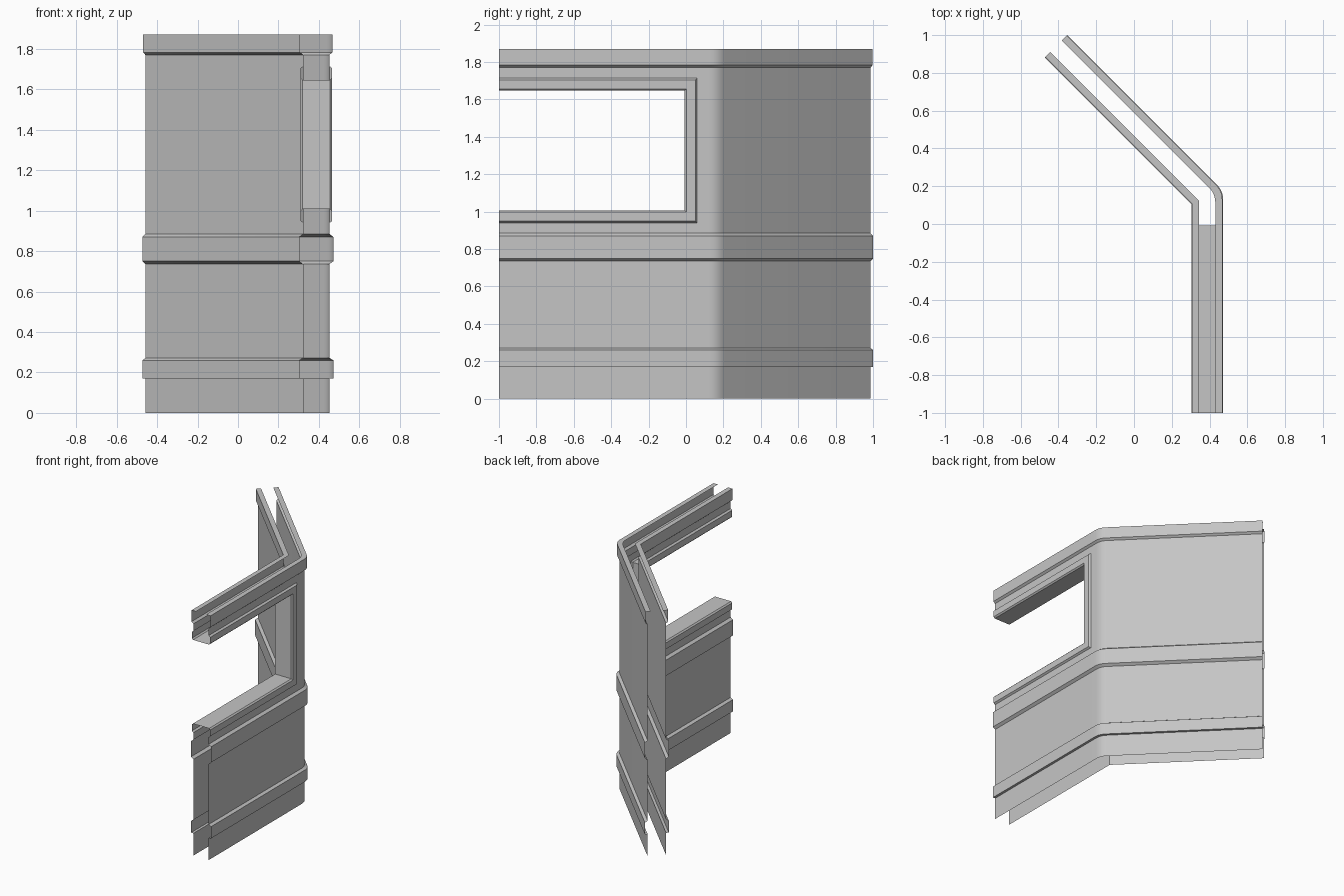
import bpy
import bmesh
from mathutils import Vector

cube = bpy.data.objects.get("Cube")
if cube:
    bpy.data.objects.remove(cube, do_unlink=True)

grey = bpy.data.materials.new("panel grey")
grey.use_nodes = True
COLOUR = (0.56, 0.56, 0.56, 1)
grey.diffuse_color = COLOUR
grey.node_tree.nodes["Principled BSDF"].inputs["Base Color"].default_value = COLOUR

# Wall centre line: a straight run, then a 45 degree turn
CORNER = Vector((0.3875, 0.141))
FRONT_Y = -1.0
END = Vector((-0.4125, 0.941))
DIAG = Vector((-1, 1)).normalized()
END_NORMAL = Vector((1, 1)).normalized()
MITRE = 0.4142

# Window opening and the width of its frame
OPEN_Y, SILL, HEAD, FRAME = -0.008, 1.007, 1.647, 0.068
WALL = 0.0645

# Section of one skin from the ground up: (height, distance from centre line)
SECTION = [(0, WALL), (0.17, WALL), (0.17, 0.084), (0.26, 0.084), (0.272, WALL),
           (0.735, WALL), (0.75, 0.084), (0.87, 0.084), (0.885, WALL),
           (SILL - FRAME, WALL), (HEAD + FRAME, WALL),
           (1.77, WALL), (1.783, 0.08), (1.87, 0.08), (1.87, 0.043)]


def plan_path(d, rounded):
    """Plan points of the wall line shifted sideways by d."""
    mitre = CORNER + Vector((d, d * MITRE))
    path = [Vector((CORNER.x + d, FRONT_Y)), Vector((CORNER.x + d, OPEN_Y + FRAME))]
    if rounded:
        a, b = mitre - Vector((0, 0.045)), mitre + DIAG * 0.045
        for i in range(6):
            t = i / 5
            path.append(a * (1 - t) ** 2 + mitre * 2 * t * (1 - t) + b * t * t)
    else:
        path.append(mitre)
    path.append(END + END_NORMAL * d)
    return path


def make_sheet(name, rows, keep=lambda r, c: True, flip=False):
    """Join rows of points into a sheet of quads."""
    bm = bmesh.new()
    grid = [[bm.verts.new(p) for p in row] for row in rows]
    for r in range(len(grid) - 1):
        for c in range(len(grid[0]) - 1):
            if keep(r, c):
                quad = [grid[r][c], grid[r][c + 1], grid[r + 1][c + 1], grid[r + 1][c]]
                bm.faces.new(quad[::-1] if flip else quad)
    mesh = bpy.data.meshes.new(name)
    bm.to_mesh(mesh)
    bm.free()
    mesh.materials.append(grey)
    obj = bpy.data.objects.new(name, mesh)
    bpy.context.collection.objects.link(obj)
    bpy.ops.object.select_all(action='DESELECT')
    obj.select_set(True)
    bpy.context.view_layer.objects.active = obj
    bpy.ops.object.shade_smooth_by_angle()
    return obj


# Outer and inner wall skins with their bands, left open at the window
window_row = SECTION.index((SILL - FRAME, WALL))
for name, side in (("outer_wall", 1), ("inner_wall", -1)):
    rows = [[(p.x, p.y, z) for p in plan_path(side * d, side > 0)] for z, d in SECTION]
    make_sheet(name, rows, lambda r, c: not (r == window_row and c == 0), side < 0)

# Window frame: raised trim on both skins joined by the reveal
half = [(FRAME, WALL), (0.058, 0.078), (0.01, 0.078), (0, 0.068)]
trim = half + [(o, -d) for o, d in reversed(half)]
rows = []
for o, d in trim:
    x, y = CORNER.x + d, OPEN_Y + o
    rows.append([(x, FRONT_Y, SILL - o), (x, y, SILL - o),
                 (x, y, HEAD + o), (x, FRONT_Y, HEAD + o)])
make_sheet("window_frame", rows, flip=True)
